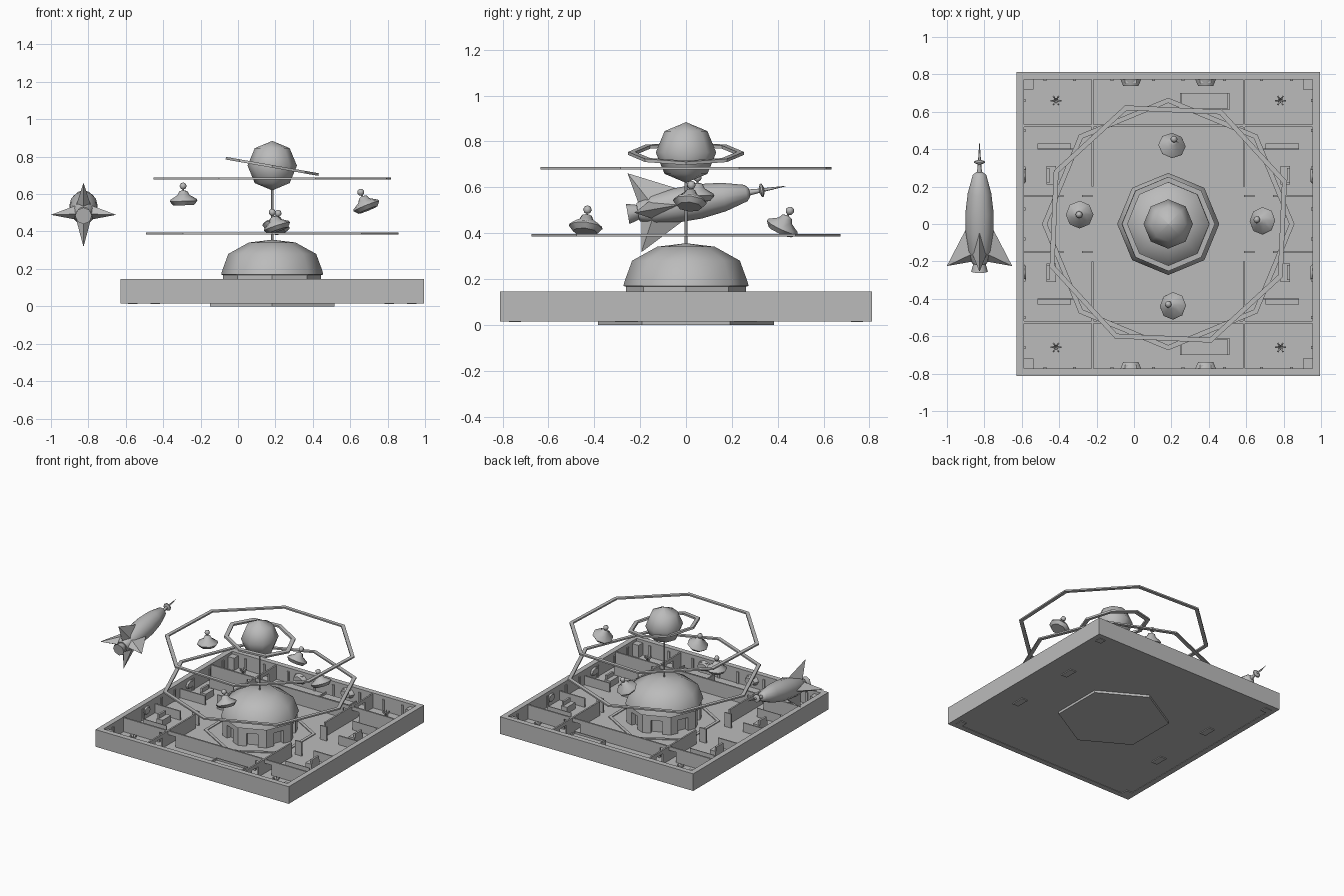
import bpy, math
from mathutils import Matrix, Vector

cube = bpy.data.objects.get("Cube")
if cube:
    bpy.data.objects.remove(cube, do_unlink=True)

grey = bpy.data.materials.new("plain_grey")
grey.use_nodes = True
COLOUR = (0.5, 0.5, 0.5, 1)
grey.diffuse_color = COLOUR
grey.node_tree.nodes["Principled BSDF"].inputs["Base Color"].default_value = COLOUR

CX = 0.183     # middle of the base in x
HALF = 0.812   # half width of the base
FLOOR = 0.032
TOP = 0.145


def make(name, verts, faces, matrix=None, smooth=False):
    mesh = bpy.data.meshes.new(name)
    mesh.from_pydata(verts, [], faces)
    mesh.materials.append(grey)
    obj = bpy.data.objects.new(name, mesh)
    bpy.context.collection.objects.link(obj)
    if matrix:
        mesh.transform(matrix)
    if smooth:
        bpy.ops.object.select_all(action='DESELECT')
        obj.select_set(True)
        bpy.context.view_layer.objects.active = obj
        bpy.ops.object.shade_smooth_by_angle(angle=math.radians(50))
    return obj


def box(name, x0, x1, y0, y1, z0, z1, matrix=None):
    verts = [(x, y, z) for x in (x0, x1) for y in (y0, y1) for z in (z0, z1)]
    faces = [(0, 1, 3, 2), (4, 6, 7, 5), (0, 4, 5, 1), (2, 3, 7, 6), (0, 2, 6, 4), (1, 5, 7, 3)]
    return make(name, verts, faces, matrix)


def lathe(name, profile, matrix=None, sides=8, turn=0, closed=False, smooth=True):
    """Spin (radius, z) points, given bottom to top, around z."""
    verts, faces = [], []
    n = len(profile)
    for i in range(sides):
        a = math.radians(turn) + math.tau * i / sides
        verts += [(r * math.cos(a), r * math.sin(a), z) for r, z in profile]
    for i in range(sides):
        j = (i + 1) % sides
        for k in range(n if closed else n - 1):
            m = (k + 1) % n
            faces.append((i * n + k, j * n + k, j * n + m, i * n + m))
    if not closed:
        faces.append([i * n for i in reversed(range(sides))])
        faces.append([i * n + n - 1 for i in range(sides)])
    return make(name, verts, faces, matrix, smooth)


def ring(name, radius, width, height, matrix, sides=8, turn=0):
    r, w, h = radius, width, height / 2
    return lathe(name, [(r - w, -h), (r, -h), (r, h), (r - w, h)], matrix, sides, turn, True, False)


def ball(name, radius, matrix, rings=4, sides=8):
    pts = [(radius * math.cos(a), radius * math.sin(a))
           for a in (math.pi * (k / rings - 0.5) for k in range(rings + 1))]
    pts[0], pts[-1] = (0.001, -radius), (0.001, radius)
    return lathe(name, pts, matrix, sides)


def at(x, y, z):
    return Matrix.Translation((x, y, z))


def rot(deg, axis):
    return Matrix.Rotation(math.radians(deg), 4, axis)


# Base tray: floor and outer walls
T = 0.04
box("floor", CX - HALF + T / 2, CX + HALF - T / 2, -HALF + T / 2, HALF - T / 2, 0.018, FLOOR)
for s in (-1, 1):
    e = sorted((s * HALF, s * (HALF - T)))
    box("end_wall", CX - HALF, CX + HALF, *e, 0.015, TOP)
    box("side_wall", CX + e[0], CX + e[1], -HALF + T, HALF - T, 0.015, TOP)

# Hexagonal plate below and hexagonal floor strip above
lathe("underside_plate", [(0.385, 0.0), (0.385, 0.018)], at(CX, 0, 0), 6, 30, smooth=False)
ring("floor_strip", 0.385, 0.025, 0.006, at(CX, 0, FLOOR + 0.003), 6, 30)

# Rooms and fittings, repeated in the four quarters
W = 0.006
WALL = 0.138
for sx in (-1, 1):
    for sy in (-1, 1):
        def part(name, x, y, z0, z1):
            xs = sorted(CX + sx * v for v in x)
            ys = sorted(sy * v for v in y)
            box(name, *xs, *ys, z0, z1)

        part("cross_wall", (0, 0.335), (0.525 - W, 0.525 + W), FLOOR, WALL)
        part("cross_wall", (0.47, 0.772), (0.525 - W, 0.525 + W), FLOOR, WALL)
        part("cross_wall_lintel", (0.335, 0.47), (0.525 - W, 0.525 + W), 0.11, WALL)
        part("room_wall", (0.405 - W, 0.405 + W), (0.2, 0.525), FLOOR, WALL)
        part("room_wall", (0.405 - W, 0.405 + W), (0.525, 0.6), FLOOR, WALL)
        part("room_wall", (0.405 - W, 0.405 + W), (0.68, 0.772), FLOOR, WALL)
        part("room_wall_lintel", (0.405 - W, 0.405 + W), (0.6, 0.68), 0.11, WALL)
        part("partition", (0.5, 0.7), (0.397, 0.403), FLOOR, 0.1)
        part("bench", (0.52, 0.7), (0.403, 0.43), FLOOR, 0.05)
        part("side_partition", (0.405, 0.46), (0.145, 0.155), FLOOR, WALL)
        part("side_partition", (0.56, 0.772), (0.145, 0.155), FLOOR, 0.1)
        part("console", (0.6, 0.65), (0.21, 0.31), 0.012, 0.08)
        part("console_screen", (0.635, 0.65), (0.22, 0.3), 0.08, 0.11)
        part("corner_cabinet", (0.72, 0.772), (0.72, 0.772), 0.012, 0.125)
        part("wall_bracket", (0.17, 0.23), (0.755, 0.772), 0.06, 0.12)
        for v in (0.08, 0.3, 0.5, 0.66):
            part("wall_rib", (v - 0.008, v + 0.008), (0.764, 0.773), FLOOR, 0.12)
            part("wall_rib", (0.764, 0.773), (v - 0.008, v + 0.008), FLOOR, 0.12)

        # Round dials on the walls
        lathe("end_dial", [(0.055, 0), (0.04, 0.035)],
              at(CX + sx * 0.2, sy * 0.772, 0.09) @ rot(sy * 90, 'X') @ Matrix.Diagonal((1, 0.7, 1, 1)), 8)
        lathe("side_dial", [(0.045, 0), (0.035, 0.012)],
              at(CX + sx * 0.772, sy * 0.26, 0.09) @ rot(-sx * 90, 'Y') @ Matrix.Diagonal((0.7, 1, 1, 1)), 8)

        # Potted plant with star leaves
        p = at(CX + sx * 0.6, sy * 0.66, FLOOR)
        lathe("plant_pot", [(0.01, 0), (0.016, 0.035)], p, 6)
        for k in range(6):
            leaf = p @ at(0, 0, 0.035) @ rot(60 * k, 'Z') @ rot(40, 'Y')
            box("plant_leaf", -0.004, 0.004, -0.004, 0.004, 0, 0.04, leaf)

# Long counters at the front and back
for s in (-1, 1):
    y0, y1 = sorted((s * 0.61, s * 0.7))
    box("counter", 0.245, 0.51, y0, y1, FLOOR, 0.075)
    for x in (0.245, 0.5):
        box("counter_end", x, x + 0.01, y0, y1, 0.075, 0.09)
    box("counter_back", 0.245, 0.51, *sorted((s * 0.61, s * 0.618)), 0.075, 0.09)

# Central hall: drum, pillars with doorways, and dome
hub = at(CX, 0, 0)
lathe("hall_core", [(0.225, FLOOR), (0.225, 0.17)], hub, smooth=False)
ring("hall_lintel", 0.262, 0.045, 0.04, at(CX, 0, 0.15))
side = 2 * 0.262 * math.sin(math.pi / 8)
flat = 0.262 * math.cos(math.pi / 8)
for k in range(8):
    m = hub @ rot(45 * k + 22.5, 'Z')
    for s in (-1, 1):
        box("hall_pillar", flat - 0.035, flat, *sorted((s * side * 0.2, s * side * 0.5)), FLOOR, 0.135, m)
lathe("dome", [(0.255, 0.165), (0.273, 0.17), (0.268, 0.19), (0.235, 0.28), (0.125, 0.341), (0.002, 0.356)], hub)

# Pole, planet and its tilted ring
lathe("pole", [(0.006, 0.34), (0.006, 0.64)], hub)
ball("planet", 0.132, at(CX, 0, 0.752))
ring("planet_ring", 0.252, 0.03, 0.014, at(CX, 0, 0.748) @ rot(10, 'Y'))

# Two wide orbit rings
ring("lower_orbit", 0.675, 0.028, 0.011, at(CX, 0, 0.39))
ring("upper_orbit", 0.675, 0.028, 0.011, at(CX, 0, 0.684), turn=20)

# Four small saucers, each tilted its own way
for x, y, z, tilt_x, tilt_y in ((-0.29, 0.05, 0.54, 0, -2), (0.695, 0.015, 0.515, -5, -22),
                                (0.2, 0.41, 0.405, -25, 8), (0.215, -0.44, 0.405, -6, -18)):
    m = at(x, y, z) @ rot(tilt_x, 'X') @ rot(tilt_y, 'Y')
    lathe("saucer", [(0.055, 0), (0.074, 0.022), (0.07, 0.032), (0.032, 0.055),
                     (0.022, 0.075), (0.005, 0.08), (0.005, 0.1)], m)
    ball("saucer_ball", 0.019, m @ at(0, 0, 0.103))

# Rocket
ship = at(-0.826, -0.22, 0.49) @ rot(-80, 'X')
lathe("rocket_nozzle", [(0.045, -0.035), (0.028, 0.025)], ship)
lathe("rocket_body", [(0.04, 0.01), (0.065, 0.08), (0.075, 0.18), (0.076, 0.28),
                      (0.063, 0.39), (0.036, 0.49), (0.018, 0.505)], ship, 12)
lathe("rocket_probe", [(0.014, 0.5), (0.008, 0.56), (0.006, 0.6), (0.001, 0.665)], ship)
lathe("rocket_probe_disc", [(0.012, 0.548), (0.029, 0.555), (0.029, 0.563), (0.012, 0.57)], ship)
for k in range(4):
    fin = [(0.06, 0, 0.22), (0.035, 0.04, 0.07), (0.035, 0, 0.02), (0.035, -0.04, 0.07), (0.175, 0, -0.005)]
    make("rocket_fin", fin, [(0, 1, 4), (1, 2, 4), (2, 3, 4), (3, 0, 4), (0, 3, 2, 1)],
         ship @ rot(90 * k, 'Z'))
